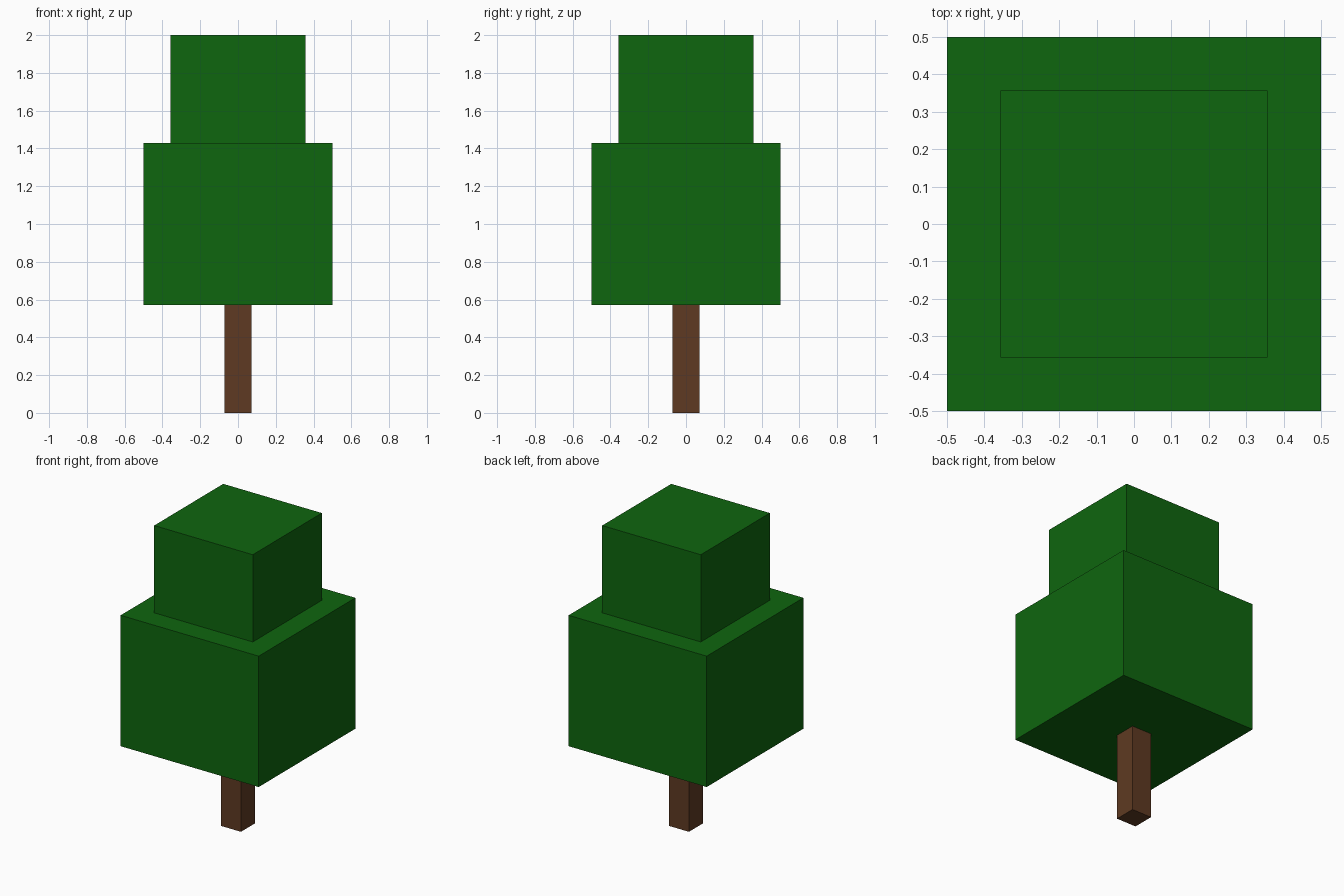
import bpy

if "Cube" in bpy.data.objects:
    bpy.data.objects.remove(bpy.data.objects["Cube"])

U = 1 / 7  # the model sits on a grid of sevenths


def material(name, rgb):
    m = bpy.data.materials.new(name)
    m.diffuse_color = (*rgb, 1)
    m.use_nodes = True
    m.node_tree.nodes["Principled BSDF"].inputs["Base Color"].default_value = m.diffuse_color
    return m


def block(name, width, z0, z1, mat):
    bpy.ops.mesh.primitive_cube_add(size=1, location=(0, 0, (z0 + z1) / 2))
    ob = bpy.context.object
    ob.name = name
    ob.scale = (width, width, z1 - z0)
    bpy.ops.object.transform_apply(location=False, rotation=False, scale=True)
    ob.data.materials.append(mat)
    return ob


leaf = material("leaf green", (0.0045, 0.133, 0.0045))
bark = material("bark brown", (0.112, 0.042, 0.016))

# Trunk, then the two stacked foliage blocks
block("trunk", 1 * U, 0, 4 * U, bark)
block("lower_foliage", 7 * U, 4 * U, 10 * U, leaf)
block("upper_foliage", 5 * U, 10 * U, 14 * U, leaf)
